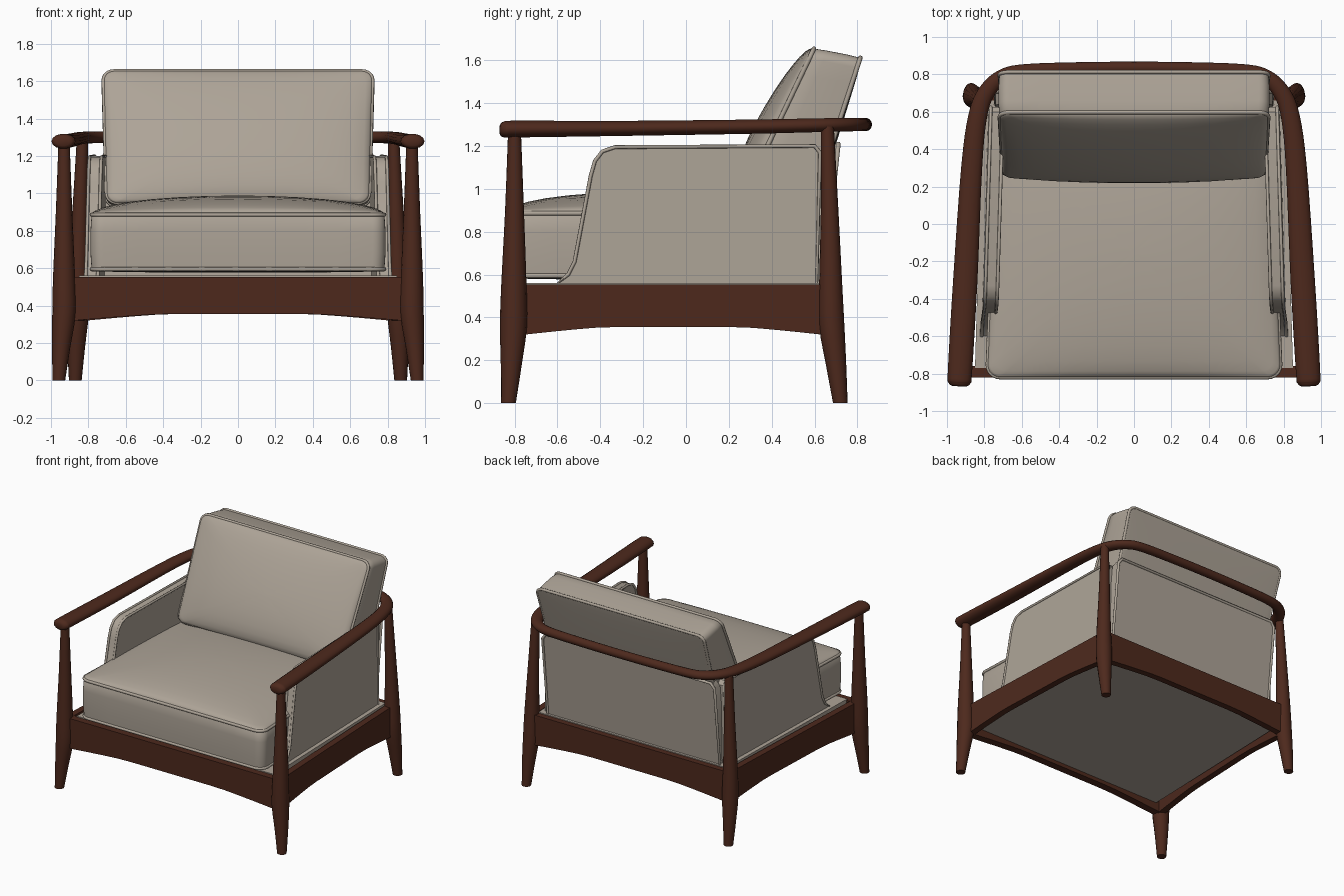
import bpy, bmesh, math
from mathutils import Vector

if "Cube" in bpy.data.objects:
    bpy.data.objects.remove(bpy.data.objects["Cube"])


def material(name, color):
    m = bpy.data.materials.new(name)
    m.diffuse_color = (*color, 1)
    m.use_nodes = True
    m.node_tree.nodes["Principled BSDF"].inputs["Base Color"].default_value = m.diffuse_color
    return m


WOOD = material("dark wood", (0.075, 0.022, 0.012))
CLOTH = material("beige cloth", (0.42, 0.37, 0.31))


def finish(ob, mat, angle):
    ob.data.materials.append(mat)
    bpy.ops.object.select_all(action='DESELECT')
    ob.select_set(True)
    bpy.context.view_layer.objects.active = ob
    bpy.ops.object.shade_smooth_by_angle(angle=math.radians(angle))


def loft(name, rings, mat, angle=40):
    """Skin a list of equal-length rings and cap both ends."""
    bm = bmesh.new()
    vs = [[bm.verts.new(p) for p in r] for r in rings]
    n = len(vs[0])
    for a, b in zip(vs, vs[1:]):
        for i in range(n):
            bm.faces.new((a[i], a[(i + 1) % n], b[(i + 1) % n], b[i]))
    bm.faces.new(vs[0][::-1])
    bm.faces.new(vs[-1])
    bmesh.ops.recalc_face_normals(bm, faces=bm.faces[:])
    me = bpy.data.meshes.new(name)
    bm.to_mesh(me)
    bm.free()
    ob = bpy.data.objects.new(name, me)
    bpy.context.collection.objects.link(ob)
    finish(ob, mat, angle)


def piping(name, pts, radius=0.011):
    cu = bpy.data.curves.new(name, 'CURVE')
    cu.dimensions = '3D'
    cu.bevel_depth = radius
    cu.bevel_resolution = 2
    sp = cu.splines.new('POLY')
    sp.points.add(len(pts) - 1)
    for q, p in zip(sp.points, pts):
        q.co = (*p, 1)
    sp.use_cyclic_u = True
    ob = bpy.data.objects.new(name, cu)
    bpy.context.collection.objects.link(ob)
    bpy.ops.object.select_all(action='DESELECT')
    ob.select_set(True)
    bpy.context.view_layer.objects.active = ob
    bpy.ops.object.convert(target='MESH')
    finish(bpy.context.object, CLOTH, 60)


def catmull(pts, steps):
    """Smooth interpolation through tuples of any length."""
    out = []
    for i in range(len(pts) - 1):
        p0, p1, p2, p3 = (pts[max(i - 1, 0)], pts[i], pts[i + 1], pts[min(i + 2, len(pts) - 1)])
        for k in range(steps):
            t = k / steps
            out.append([0.5 * (2 * b + (c - a) * t + (2 * a - 5 * b + 4 * c - d) * t * t
                               + (3 * b - a - 3 * c + d) * t ** 3)
                        for a, b, c, d in zip(p0, p1, p2, p3)])
    return out + [list(pts[-1])]


def rounded_square(ru, rv, arc=6, side=8):
    """Rounded outline in -1..1 with extra points along the sides."""
    out = []
    for q, (cx, cy) in enumerate([(1, 1), (-1, 1), (-1, -1), (1, -1)]):
        for i in range(arc + 1):
            a = math.pi / 2 * (q + i / arc)
            out.append((cx * (1 - ru) + ru * math.cos(a), cy * (1 - rv) + rv * math.sin(a)))
        nx, ny = [(-1, 1), (-1, -1), (1, -1), (1, 1)][q]
        a = Vector(out[-1])
        b = Vector((nx * (1 - ru), ny)) if q % 2 == 0 else Vector((nx, ny * (1 - rv)))
        out += [tuple(a.lerp(b, i / side)) for i in range(1, side)]
    return out


def cushion(name, pos, low, high, ru, rv):
    """Padded box; pos(u, v, w) maps it to space, low/high puff the two big faces."""
    outline = rounded_square(ru, rv)

    def ring(s, w, crown):
        pts = []
        for u, v in outline:
            puff = math.sqrt(max(0, (1 - (u * s) ** 2) * (1 - (v * s) ** 2))) if s < 1 else 0
            pts.append(pos(u * s, v * s, w + crown * puff))
        return pts
    scales = [0.03, 0.2, 0.4, 0.6, 0.75, 0.87, 0.95, 0.985, 1]
    rings = [ring(s, 0, -low) for s in scales]
    rings += [ring(1.008, 0.3, 0), ring(1.008, 0.7, 0)]
    rings += [ring(s, 1, high) for s in reversed(scales)]
    loft(name, rings, CLOTH, 60)
    for label, w in (("lower", 0.03), ("upper", 0.97)):
        piping(f"{name}_{label}_piping", [pos(u, v, w) for u, v in outline])


def mix(a, b, t):
    return a + (b - a) * t


# Seat cushion, wider at the front
cushion("seat_cushion",
        lambda u, v, w: (u * mix(0.785, 0.73, (v + 1) / 2), mix(-0.82, 0.52, (v + 1) / 2),
                         mix(0.585, 0.895, w)), 0.03, 0.30, 0.09, 0.1)


# Back pillow: leaning wedge, thicker at the bottom
def pillow(u, v, w):
    t = (v + 1) / 2
    back = Vector((0, mix(0.60, 0.82, t), mix(0.93, 1.61, t)))
    front = Vector((0, mix(0.25, 0.59, t), mix(0.95, 1.655, t)))
    p = back.lerp(front, w)
    return (u * mix(0.70, 0.72, t), p.y, p.z)


cushion("back_pillow", pillow, 0.03, 0.32, 0.08, 0.14)

# Upholstered back panel
panel = [(-0.74, 0.55), (0.74, 0.55), (0.74, 1.17), (0.71, 1.21), (-0.71, 1.21), (-0.74, 1.17)]
sheets = [[(x, y + 0.07 * (z - 0.55) / 0.65, z) for x, z in panel] for y in (0.57, 0.64)]
loft("back_panel", sheets, CLOTH)
piping("back_panel_piping", sheets[1])

# Upholstered side panels with a sloped front
side = [(-0.61, 0.55), (-0.55, 0.60), (-0.52, 0.66), (-0.445, 1.06), (-0.425, 1.13), (-0.39, 1.175),
        (-0.33, 1.195), (0.60, 1.20), (0.625, 1.17), (0.61, 0.55)]
for s, label in ((-1, "left"), (1, "right")):
    sheets = [[(s * (x - 0.03 * (y + 0.6) - 0.02 * (z - 0.55)), y, z) for y, z in side]
              for x in (0.75, 0.815)]
    loft(f"side_panel_{label}", sheets, CLOTH)
    for i, sh in enumerate(sheets):
        piping(f"side_panel_{label}_piping_{i}", sh, 0.009)

# Seat deck between the rails
loft("seat_deck", [[(-0.85, -0.77, z), (0.85, -0.77, z), (0.81, 0.66, z), (-0.81, 0.66, z)]
                   for z in (0.385, 0.56)], CLOTH)


# Frame rails with an arched lower edge
def rail(name, a, b, thick):
    a, b = Vector(a), Vector(b)
    n = Vector((-(b - a).y, (b - a).x)).normalized() * thick / 2
    rings = []
    for i in range(17):
        t = i / 16
        p = a.lerp(b, t)
        low = 0.315 + 0.04 * min(1, 1.3 * math.sin(math.pi * t))
        rings.append([(*(p - n), low), (*(p + n), low), (*(p + n), 0.553), (*(p - n), 0.553)])
    loft(name, rings, WOOD, 30)


rail("front_rail", (-0.93, -0.79), (0.93, -0.79), 0.06)
rail("back_rail", (-0.86, 0.68), (0.86, 0.68), 0.05)
for s, label in ((-1, "left"), (1, "right")):
    rail(f"side_rail_{label}", (s * 0.905, -0.80), (s * 0.845, 0.68), 0.05)

# Legs: x, y, z, width; swelling at the frame, tapering both ways
front_leg = [(0.958, -0.828, 0, 0.068), (0.945, -0.815, 0.18, 0.098), (0.93, -0.805, 0.36, 0.126),
             (0.93, -0.803, 0.55, 0.118), (0.93, -0.80, 0.9, 0.088), (0.93, -0.80, 1.27, 0.06)]
back_leg = [(0.87, 0.72, 0, 0.068), (0.865, 0.70, 0.18, 0.095), (0.857, 0.68, 0.36, 0.118),
            (0.855, 0.675, 0.55, 0.108), (0.845, 0.67, 0.9, 0.082), (0.832, 0.66, 1.29, 0.06)]
for name, leg in (("front_leg", front_leg), ("back_leg", back_leg)):
    for s, label in ((-1, "left"), (1, "right")):
        rings = []
        for x, y, z, w in catmull(leg, 3):
            rings.append([(s * (x + w / 2 * math.cos(k * math.pi / 8)),
                           y + w / 2 * math.sin(k * math.pi / 8), z) for k in range(16)])
        loft(f"{name}_{label}", rings, WOOD, 50)

# One-piece arm and back rail: x, y, z, width, height
half = [(0.935, -0.868, 1.275, 0.07, 0.045), (0.934, -0.85, 1.277, 0.118, 0.075),
        (0.93, -0.78, 1.279, 0.13, 0.08), (0.902, -0.3, 1.282, 0.13, 0.072),
        (0.868, 0.3, 1.29, 0.112, 0.068), (0.835, 0.58, 1.296, 0.10, 0.066),
        (0.785, 0.71, 1.299, 0.09, 0.064), (0.70, 0.79, 1.30, 0.078, 0.064),
        (0.58, 0.82, 1.30, 0.07, 0.064), (0.3, 0.832, 1.30, 0.066, 0.064),
        (0, 0.836, 1.30, 0.064, 0.064)]
path = catmull(half + [(-p[0], *p[1:]) for p in half[-2::-1]], 4)
rings = []
for i, (x, y, z, w, h) in enumerate(path):
    a, b = path[max(i - 1, 0)], path[min(i + 1, len(path) - 1)]
    n = Vector((-(b[1] - a[1]), b[0] - a[0])).normalized()
    ring = []
    for k in range(14):
        c, d = math.cos(k * math.pi / 7), math.sin(k * math.pi / 7)
        ring.append((x + n.x * c * w / 2, y + n.y * c * w / 2, z + d * h / 2))
    rings.append(ring)
loft("arm_rail", rings, WOOD, 50)
